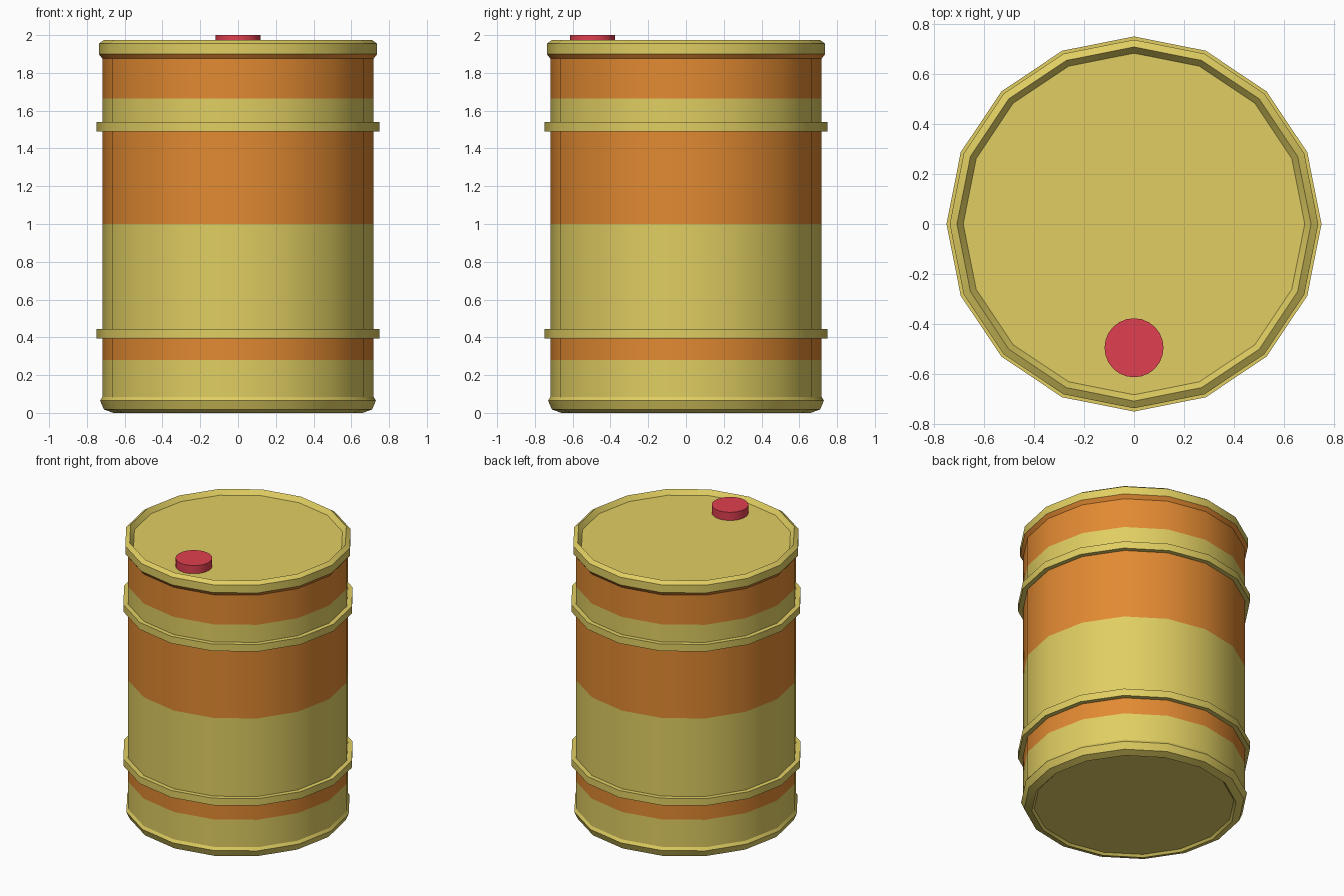
import bpy, bmesh, math

if "Cube" in bpy.data.objects:
    bpy.data.objects.remove(bpy.data.objects["Cube"])

SIDES = 16


def material(name, rgb):
    m = bpy.data.materials.new(name)
    m.diffuse_color = (*rgb, 1)
    m.use_nodes = True
    m.node_tree.nodes["Principled BSDF"].inputs["Base Color"].default_value = m.diffuse_color
    return m


yellow = material("mustard yellow", (0.745, 0.617, 0.122))
orange = material("orange", (0.76, 0.254, 0.032))
red = material("red", (0.745, 0.05, 0.08))


def lathe(name, profile, mats, sides=SIDES, centre=(0, 0), closed=False, rule=None):
    """Revolve (radius, z) points around z; open profiles get end caps."""
    bm = bmesh.new()
    rings = []
    for r, z in profile:
        rings.append([bm.verts.new((centre[0] + r * math.cos(2 * math.pi * i / sides),
                                    centre[1] + r * math.sin(2 * math.pi * i / sides), z))
                      for i in range(sides)])
    pairs = list(zip(rings, rings[1:]))
    if closed:
        pairs.append((rings[-1], rings[0]))
    else:
        bm.faces.new(rings[0][::-1])
        bm.faces.new(rings[-1])
    for a, b in pairs:
        for i in range(sides):
            j = (i + 1) % sides
            bm.faces.new((a[i], a[j], b[j], b[i]))
    bmesh.ops.recalc_face_normals(bm, faces=bm.faces)
    if rule:
        for f in bm.faces:
            f.material_index = rule(f.calc_center_median().z)
    mesh = bpy.data.meshes.new(name)
    bm.to_mesh(mesh)
    bm.free()
    for m in mats:
        mesh.materials.append(m)
    ob = bpy.data.objects.new(name, mesh)
    bpy.context.collection.objects.link(ob)
    bpy.ops.object.select_all(action='DESELECT')
    ob.select_set(True)
    bpy.context.view_layer.objects.active = ob
    bpy.ops.object.shade_smooth_by_angle(angle=math.radians(30))
    return ob


# Drum shell with recessed lid and base; stripes chosen by height
STRIPES = [(0.28, 0.42), (1.0, 1.515), (1.665, 1.9)]


def stripe(z):
    return int(any(lo < z < hi for lo, hi in STRIPES))


R = 0.718
lathe("drum_body", [
    (0.645, 0.015), (0.66, 0.0), (0.71, 0.018), (0.73, 0.065), (R, 0.085),
    (R, 0.28), (R, 0.42), (R, 1.0), (R, 1.515), (R, 1.665), (R, 1.875),
    (0.737, 0.0 + 1.9), (0.737, 1.955), (0.708, 1.975), (0.683, 1.942)],
    [yellow, orange], rule=stripe)

# Two raised hoops
for name, z in (("lower_hoop", 0.395), ("upper_hoop", 1.49)):
    lathe(name, [(0.70, z), (0.75, z), (0.75, z + 0.05), (0.70, z + 0.05)],
          [yellow], closed=True)

# Filler cap on the lid
lathe("filler_cap", [(0.118, 1.935), (0.118, 2.0)], [red], sides=24, centre=(0, -0.495))
